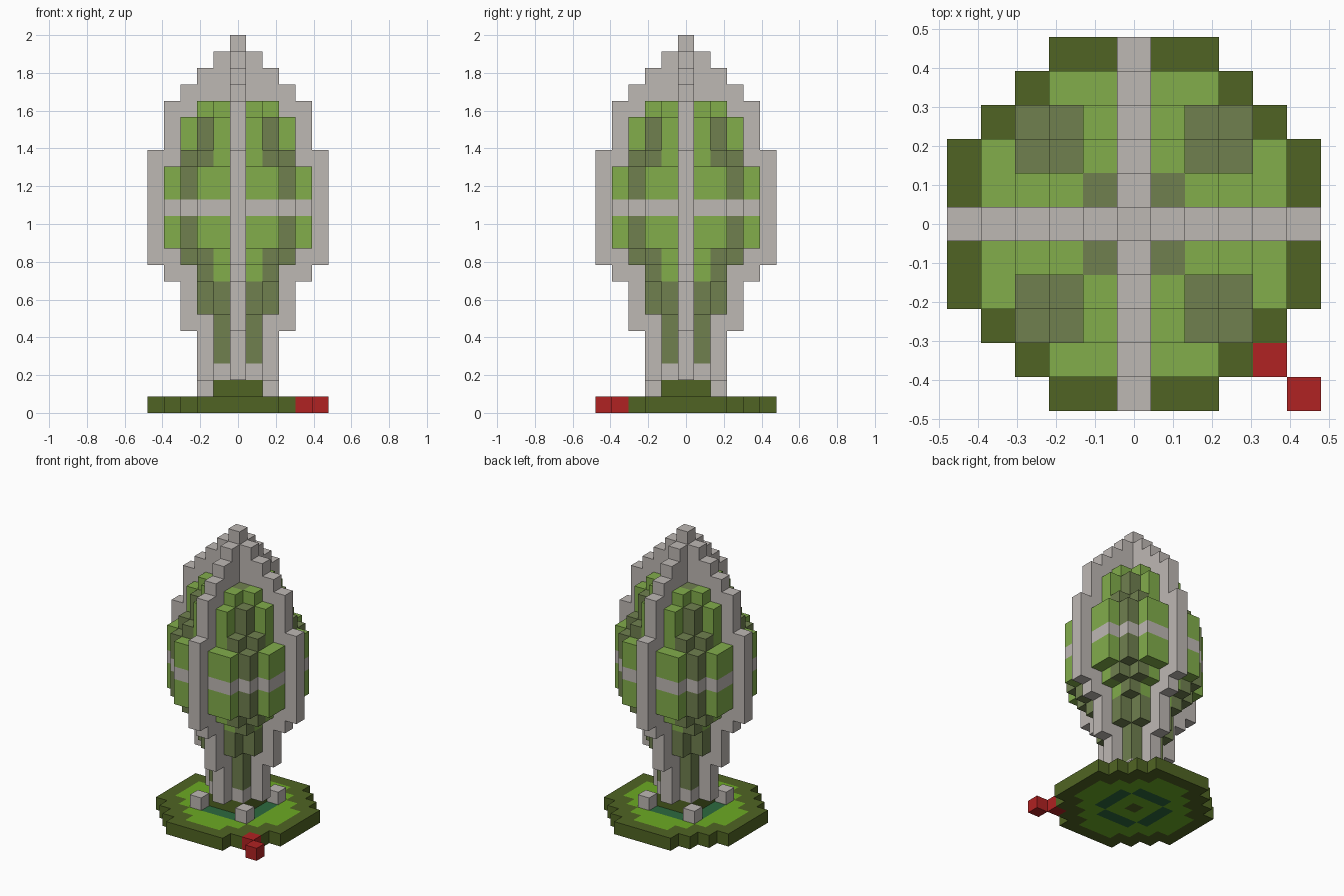
import bpy, bmesh
from mathutils import Vector

if "Cube" in bpy.data.objects:
    bpy.data.objects.remove(bpy.data.objects["Cube"], do_unlink=True)

U = 2 / 23  # edge of one block


def material(name, r, g, b):
    def lin(c):
        c /= 255
        return c / 12.92 if c < 0.04 else ((c + 0.055) / 1.055) ** 2.4
    col = (lin(r), lin(g), lin(b), 1)
    m = bpy.data.materials.new(name)
    m.use_nodes = True
    m.diffuse_color = col
    bsdf = m.node_tree.nodes["Principled BSDF"]
    bsdf.inputs["Base Color"].default_value = col
    bsdf.inputs["Roughness"].default_value = 0.9
    return m


STONE = material("stone grey", 190, 184, 180)
LEAF = material("leaf green", 130, 173, 75)
OLIVE = material("dull olive", 112, 128, 79)
MOSS = material("dark moss", 80, 100, 35)
GRASS = material("grass green", 108, 170, 36)
PINE = material("pine green", 45, 105, 62)
RED = material("red", 176, 34, 34)

parts = {}     # part name -> {cell: material}
occupied = set()


def put(part, cell, mat):
    if cell not in occupied:
        occupied.add(cell)
        parts.setdefault(part, {})[cell] = mat


# Base disc: mossy rim, grass, pine ring and a dark centre
for x in range(-5, 6):
    for y in range(-5, 6):
        a, b = abs(x), abs(y)
        if a + b > 7:
            continue
        if max(a, b) == 5 or a + b > 5 or a + b == 0:
            mat = MOSS
        elif max(a, b) == 2 and min(a, b) < 2:
            mat = PINE
        else:
            mat = GRASS
        put("base_disc", (x, y, 0), mat)

# Red marker blocks at the front left corner
for n in (4, 5):
    put("corner_marker", (n, -n, 0), RED)

# Plinth and four small corner stones
for x in (-1, 0, 1):
    for y in (-1, 0, 1):
        put("plinth", (x, y, 1), MOSS)
for x in (-2, 2):
    for y in (-2, 2):
        put("corner_stones", (x, y, 1), STONE)

# Crossed fins: reach of each layer, from the feet to the tip
fin_reach = [2] * 3 + [3] * 3 + [4] + [5] * 7 + [4] * 3 + [3, 2, 1, 0]
for z, reach in enumerate(fin_reach, 2):
    for n in range(-reach, reach + 1):
        put("side_fins", (n, 0, z), STONE)
        put("front_back_fins", (0, n, z), STONE)

# Bulb between the fins: depth of each column, outward from the fin
bulb_layers = ([[1]] * 4 + [[2, 1]] * 2 + [[2, 2]] + [[3, 3, 2]]
               + [[4, 4, 3, 2]] * 5 + [[3, 3, 2]] + [[3, 2, 1]] * 2 + [[2, 1]])
for z, depths in enumerate(bulb_layers, 2):
    for a, depth in enumerate(depths, 1):
        for b in range(1, depth + 1):
            groove = (a > 1 and b > 1 and max(a, b) < 4) or a == b
            if z in (2, 12):
                mat = STONE
            else:
                mat = OLIVE if groove or z < 8 else LEAF
            part = "stem" if z < 8 else "bulb"
            for sx in (-1, 1):
                for sy in (-1, 1):
                    put(part, (a * sx, b * sy, z), mat)


def build(name, cells):
    """Skin the blocks of a part, leaving out faces hidden by neighbours."""
    mats = list(dict.fromkeys(cells.values()))
    bm = bmesh.new()
    verts = {}
    for cell, mat in cells.items():
        for axis in range(3):
            for sign in (-1, 1):
                near = list(cell)
                near[axis] += sign
                if tuple(near) in occupied:
                    continue
                ring = []
                for du, dv in ((-1, -1), (1, -1), (1, 1), (-1, 1)):
                    off = [0, 0, 0]
                    off[axis] = sign
                    off[(axis + 1) % 3] = du
                    off[(axis + 2) % 3] = dv
                    key = tuple(2 * c + o for c, o in zip(cell, off))
                    if key not in verts:
                        verts[key] = bm.verts.new((Vector(key) + Vector((0, 0, 1))) * U / 2)
                    ring.append(verts[key])
                face = bm.faces.new(ring if sign > 0 else ring[::-1])
                face.material_index = mats.index(mat)
    mesh = bpy.data.meshes.new(name)
    bm.to_mesh(mesh)
    bm.free()
    for m in mats:
        mesh.materials.append(m)
    bpy.context.scene.collection.objects.link(bpy.data.objects.new(name, mesh))


for part, cells in parts.items():
    build(part, cells)
